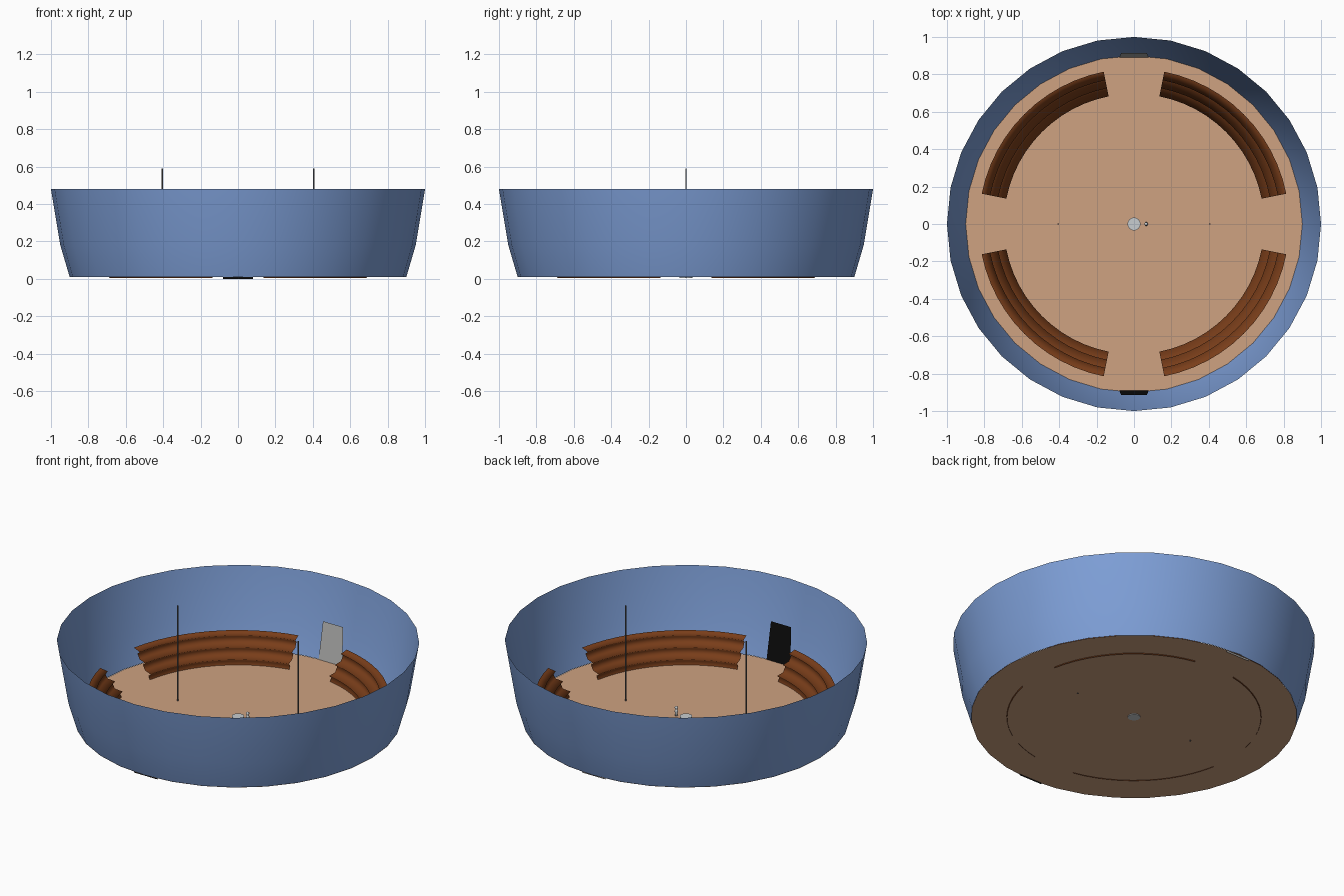
import bpy, bmesh, math

if "Cube" in bpy.data.objects:
    bpy.data.objects.remove(bpy.data.objects["Cube"])

def mat(name, c):
    m = bpy.data.materials.new(name)
    m.diffuse_color = (*c, 1)
    m.use_nodes = True
    m.node_tree.nodes["Principled BSDF"].inputs["Base Color"].default_value = m.diffuse_color
    return m

BLUE = mat("wall_blue", (0.205, 0.342, 0.672))
TAN = mat("floor_tan", (0.62, 0.36, 0.22))
BROWN = mat("bench_brown", (0.19, 0.047, 0.01))
GREY = mat("door_grey", (0.50, 0.50, 0.49))
BLACK = mat("door_black", (0.004, 0.004, 0.004))
STEEL = mat("pole_grey", (0.12, 0.12, 0.12))
PALE = mat("pale_grey", (0.58, 0.61, 0.63))

def make(name, verts, faces, m, smooth=False):
    me = bpy.data.meshes.new(name)
    me.from_pydata(verts, [], faces)
    me.materials.append(m)
    for p in me.polygons:
        p.use_smooth = smooth
    ob = bpy.data.objects.new(name, me)
    bpy.context.collection.objects.link(ob)
    return ob

def sweep(name, profile, m, a0=0.0, a1=360.0, segs=32, centre=(0, 0), smooth=True):
    """Turn an (r, z) profile round the z axis between two angles."""
    closed = abs(a1 - a0 - 360) < 1e-6
    cols = segs if closed else segs + 1
    n = len(profile)
    verts, faces = [], []
    for i in range(cols):
        a = math.radians(a0 + (a1 - a0) * i / segs)
        for r, z in profile:
            verts.append((centre[0] + r * math.cos(a), centre[1] + r * math.sin(a), z))
    for i in range(segs):
        j = (i + 1) % cols
        for k in range(n - 1):
            faces.append((i * n + k, j * n + k, j * n + k + 1, i * n + k + 1))
    ob = make(name, verts, faces, m, smooth)
    bm = bmesh.new()
    bm.from_mesh(ob.data)
    bmesh.ops.remove_doubles(bm, verts=bm.verts, dist=1e-5)
    bm.to_mesh(ob.data)
    bm.free()
    return ob

# Flared outer wall
sweep("wall", [(0.90, 0.01), (0.95, 0.18), (1.0, 0.48)], BLUE)

# Floor disc
ring = [(0.9 * math.cos(math.tau * i / 32), 0.9 * math.sin(math.tau * i / 32), 0.009) for i in range(32)]
make("floor", ring, [tuple(range(32))], TAN)

# Four curved stepped benches, three tiers each
bench = [(0.70, 0.004)]
for t in range(3):
    r, z = 0.70 + 0.044 * t, 0.053 * t
    bench += [(r + 0.014, z + 0.03), (r - 0.004, z + 0.044), (r + 0.042, z + 0.053)]
bench[-1] = (0.83, 0.162)
for q in range(4):
    sweep("bench_%d" % (q + 1), bench, BROWN, 90 * q + 11.25, 90 * q + 78.75, 12)

# Tapered doors leaning with the wall
for name, s, m in (("back_door", 1, GREY), ("front_door", -1, BLACK)):
    v = [(-0.08, s * 0.888, 0), (0.08, s * 0.888, 0),
         (0.068, s * 0.915, 0.235), (-0.068, s * 0.915, 0.235)]
    make(name, v, [(0, 1, 2, 3) if s > 0 else (3, 2, 1, 0)], m)

# Two thin poles
for name, x in (("left_pole", -0.405), ("right_pole", 0.405)):
    sweep(name, [(0, 0.004), (0.004, 0.004), (0.004, 0.59), (0, 0.59)], STEEL,
          segs=8, centre=(x, 0), smooth=False)

# Round pedestal in the middle
sweep("pedestal", [(0, 0.005), (0.035, 0.005), (0.035, 0.025), (0, 0.025)], PALE,
      segs=16, smooth=False)

# Small standing figure beside the pedestal
sweep("figure", [(0, 0.009), (0.008, 0.011), (0.007, 0.025), (0.010, 0.038), (0.008, 0.046),
                 (0.004, 0.049), (0.009, 0.056), (0.009, 0.063), (0, 0.07)], PALE,
      segs=10, centre=(0.065, 0))
